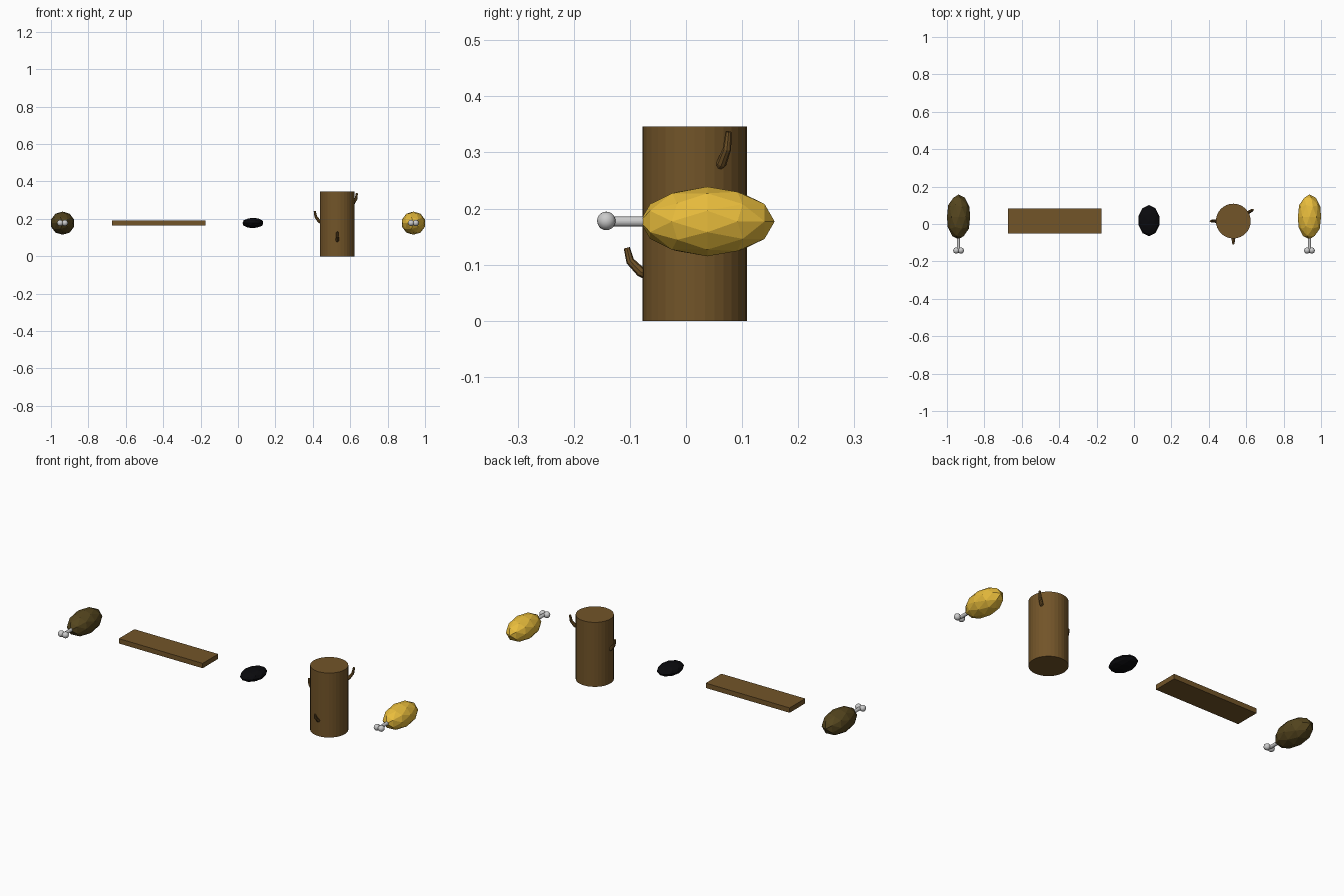
import bpy, bmesh
from math import cos, sin, pi, radians
from mathutils import Vector, Matrix

if "Cube" in bpy.data.objects:
    bpy.data.objects.remove(bpy.data.objects["Cube"])


def material(name, rgb):
    m = bpy.data.materials.new(name)
    m.diffuse_color = (*rgb, 1)
    m.use_nodes = True
    m.node_tree.nodes["Principled BSDF"].inputs["Base Color"].default_value = m.diffuse_color
    return m


GOLD = material("golden_brown", (0.8, 0.5, 0.045))
OLIVE = material("dark_brown", (0.09, 0.06, 0.013))
WOOD = material("wood", (0.17, 0.09, 0.022))
COAL = material("charcoal", (0.003, 0.003, 0.004))


def finish(name, bm, mat=None, smooth=False):
    bmesh.ops.recalc_face_normals(bm, faces=bm.faces)
    for f in bm.faces:
        f.smooth = smooth
    me = bpy.data.meshes.new(name)
    bm.to_mesh(me)
    bm.free()
    ob = bpy.data.objects.new(name, me)
    bpy.context.collection.objects.link(ob)
    if mat:
        me.materials.append(mat)
    return ob


def blob(name, centre, size, mat, rot=0):
    # low-poly icosphere, optionally tipped so its pole lies along y
    bm = bmesh.new()
    bmesh.ops.create_icosphere(bm, subdivisions=2, radius=1)
    bm.transform(Matrix.Translation(centre) @ Matrix.Diagonal((*size, 1))
                 @ Matrix.Rotation(rot, 4, 'X'))
    return finish(name, bm, mat)


def tube(name, points, radii, sides, mat=None):
    # capped tube swept through points
    bm = bmesh.new()
    pts = [Vector(p) for p in points]
    rings = []
    for i, (p, r) in enumerate(zip(pts, radii)):
        d = (pts[min(i + 1, len(pts) - 1)] - pts[max(i - 1, 0)]).normalized()
        q = Vector((0, 0, 1)).rotation_difference(d)
        rings.append([bm.verts.new(p + q @ Vector((r * cos(2 * pi * k / sides),
                                                   r * sin(2 * pi * k / sides), 0)))
                      for k in range(sides)])
    for a, b in zip(rings, rings[1:]):
        for k in range(sides):
            j = (k + 1) % sides
            bm.faces.new((a[k], a[j], b[j], b[k]))
    bm.faces.new(rings[0][::-1])
    bm.faces.new(rings[-1])
    return finish(name, bm, mat)


# Raw and cooked meat on the bone
for label, x, mat in (("dark", -0.938, OLIVE), ("golden", 0.938, GOLD)):
    blob(f"{label}_meat", (x, 0.038, 0.177), (0.065, 0.12, 0.062), mat, -pi / 2)
    tube(f"{label}_bone_shaft", [(x, 0, 0.177), (x, -0.138, 0.177)], (0.009, 0.009), 16)
    for side, s in (("left", -1), ("right", 1)):
        bm = bmesh.new()
        bmesh.ops.create_uvsphere(bm, u_segments=16, v_segments=10, radius=0.0165)
        bmesh.ops.translate(bm, verts=bm.verts, vec=(x + s * 0.0125, -0.142, 0.178))
        finish(f"{label}_bone_knob_{side}", bm, smooth=True)

# Plank
bm = bmesh.new()
bmesh.ops.create_cube(bm, size=1)
bm.transform(Matrix.Translation((-0.424, 0.016, 0.178)) @ Matrix.Diagonal((0.498, 0.132, 0.026, 1)))
finish("plank", bm, WOOD)

# Coal lump
blob("coal_lump", (0.08, 0.018, 0.178), (0.058, 0.083, 0.028), COAL)

# Log with three bent twigs
cx, cy = 0.531, 0.0155
tube("log", [(cx, cy, 0), (cx, cy, 0.346)], (0.093, 0.093), 32, WOOD)
for i, (angle, z, height) in enumerate(((30, 0.281, 0.056), (180, 0.186, 0.056), (270, 0.087, 0.043))):
    c, s = cos(radians(angle)), sin(radians(angle))
    path = [(0.082, -0.006), (0.096, 0.0), (0.115, height * 0.45), (0.121, height)]
    tube(f"twig_{i + 1}", [(cx + c * r, cy + s * r, z + h) for r, h in path],
         (0.009, 0.009, 0.0075, 0.0055), 8, WOOD)
